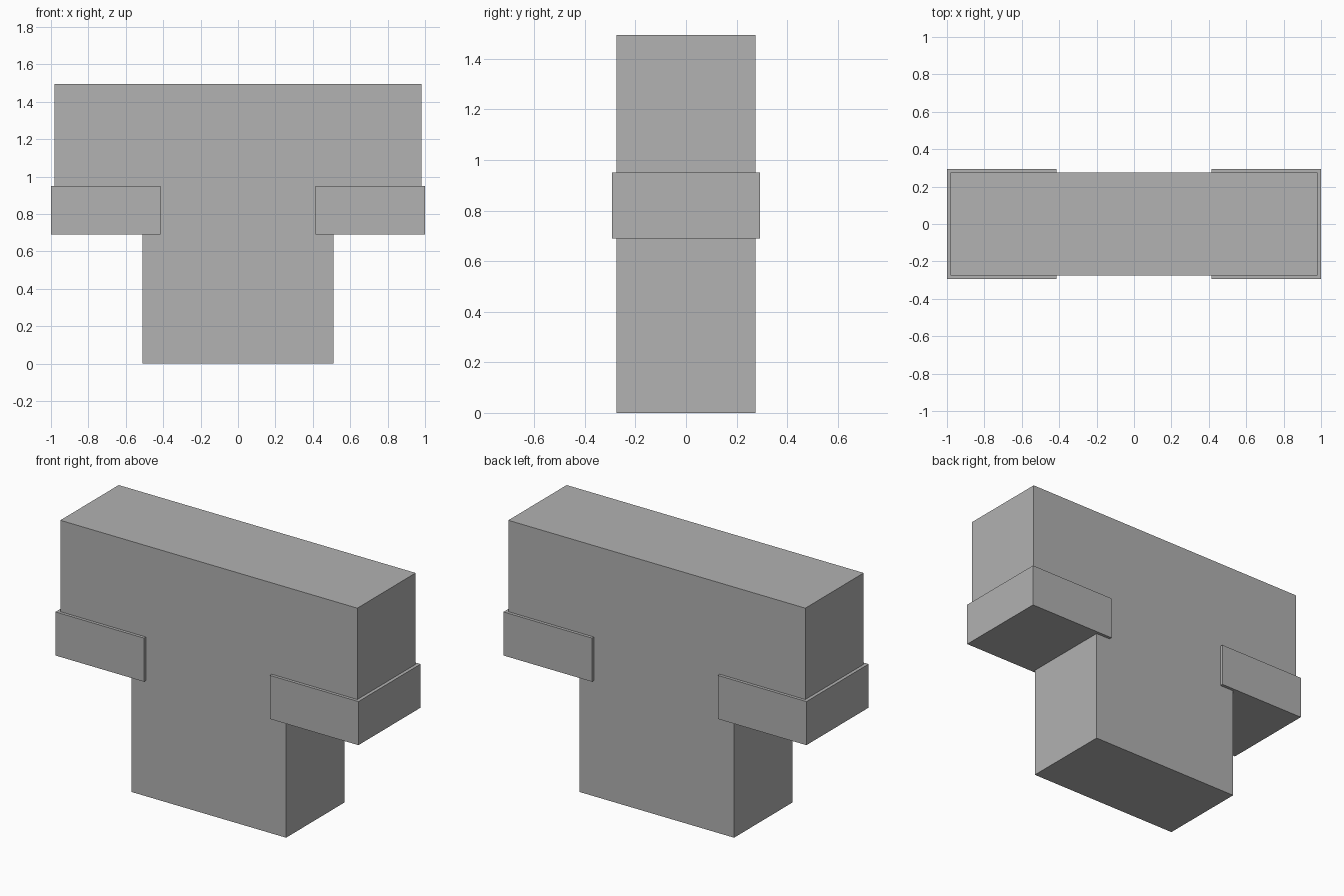
import bpy
import bmesh

default_cube = bpy.data.objects.get("Cube")
if default_cube:
    bpy.data.objects.remove(default_cube, do_unlink=True)

# Single plain grey
grey = bpy.data.materials.new("plain_grey")
grey.use_nodes = True
colour = (0.445, 0.445, 0.445, 1)
grey.diffuse_color = colour
grey.node_tree.nodes["Principled BSDF"].inputs["Base Color"].default_value = colour


def extrude_profile(name, profile, half_depth):
    """Extrude a closed x-z outline symmetrically along y."""
    bm = bmesh.new()
    face = bm.faces.new([bm.verts.new((x, -half_depth, z)) for x, z in profile])
    result = bmesh.ops.extrude_face_region(bm, geom=[face])
    moved = [v for v in result["geom"] if isinstance(v, bmesh.types.BMVert)]
    bmesh.ops.translate(bm, verts=moved, vec=(0, 2 * half_depth, 0))
    bmesh.ops.recalc_face_normals(bm, faces=bm.faces)
    mesh = bpy.data.meshes.new(name)
    bm.to_mesh(mesh)
    bm.free()
    mesh.materials.append(grey)
    obj = bpy.data.objects.new(name, mesh)
    bpy.context.collection.objects.link(obj)
    return obj


# T-shaped body: torso with both sleeves in one seamless block
half = [(0.51, 0), (0.51, 0.71), (0.98, 0.71), (0.98, 1.495)]
outline = half + [(-x, z) for x, z in reversed(half)]
extrude_profile("body", outline, 0.275)

# Wider cuff blocks around the sleeve ends
for side, sign in (("left", 1), ("right", -1)):
    inner, outer = sign * 0.415, sign * 1.0
    cuff = [(inner, 0.69), (outer, 0.69), (outer, 0.95), (inner, 0.95)]
    extrude_profile(side + "_cuff", cuff, 0.293)
